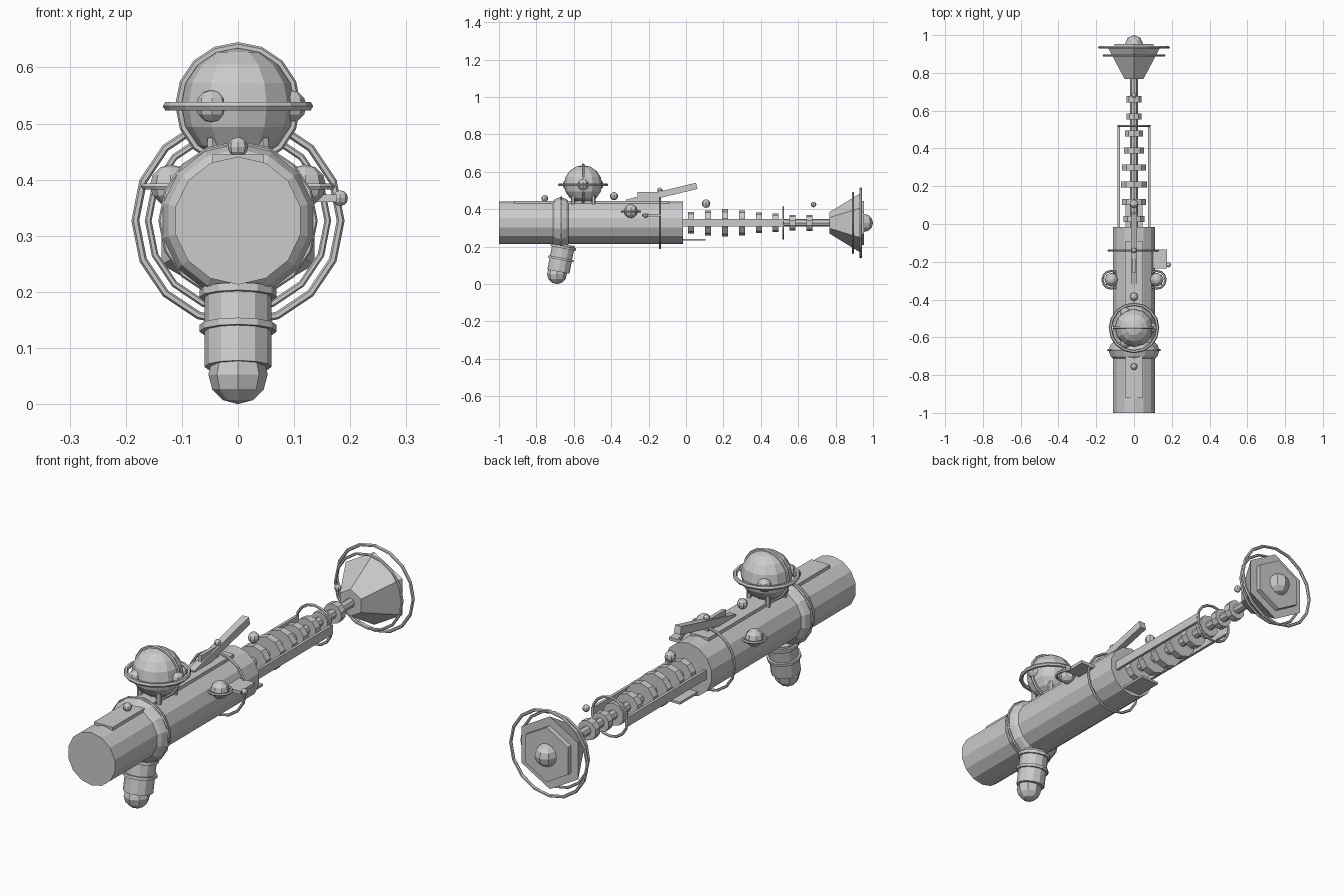
import bpy, math
from math import pi, cos, sin, radians

if "Cube" in bpy.data.objects:
    bpy.data.objects.remove(bpy.data.objects["Cube"])

ALONG_Y = (-pi / 2, 0, 0)   # turns a local z axis into +y
ZC = 0.327                  # height of the barrel axis


def named(name):
    ob = bpy.context.object
    ob.name = name
    return ob


def cone(name, y0, y1, r0, r1, sides):
    bpy.ops.mesh.primitive_cone_add(vertices=sides, radius1=r0, radius2=r1, depth=y1 - y0,
                                    location=(0, (y0 + y1) / 2, ZC), rotation=ALONG_Y)
    return named(name)


def post(name, loc, r, h, sides=12, tilt=0):
    bpy.ops.mesh.primitive_cylinder_add(vertices=sides, radius=r, depth=h, location=loc,
                                        rotation=(tilt, 0, 0))
    return named(name)


def ball(name, loc, r, seg=8, rings=6, scale=(1, 1, 1), rot=(0, 0, 0)):
    bpy.ops.mesh.primitive_uv_sphere_add(segments=seg, ring_count=rings, radius=r,
                                         location=loc, rotation=rot)
    ob = named(name)
    ob.scale = scale
    return ob


def ring(name, loc, r, t, rot=(0, 0, 0), seg=16):
    bpy.ops.mesh.primitive_torus_add(major_radius=r, minor_radius=t, major_segments=seg,
                                     minor_segments=6, location=loc, rotation=rot)
    return named(name)


def box(name, loc, size, tilt=0):
    bpy.ops.mesh.primitive_cube_add(size=1, location=loc, rotation=(tilt, 0, 0))
    ob = named(name)
    ob.scale = size
    return ob


# Barrel, collar and top rail
cone("barrel", -1.0, -0.015, 0.114, 0.114, 14)
ball("collar", (0, -0.67, ZC), 0.138, 14, 8, (1, 1, 0.58), ALONG_Y)
ring("collar_ring", (0, -0.668, ZC), 0.136, 0.006, ALONG_Y)
ring("barrel_ring", (0, -0.14, ZC), 0.135, 0.006, ALONG_Y)
box("top_rail", (0, -0.505, 0.436), (0.09, 0.83, 0.018))
box("bottom_plate", (0, 0.0, 0.237), (0.09, 0.21, 0.01))

# Shaft with graded discs
cone("shaft", -0.03, 0.78, 0.02, 0.02, 8)
for i, r in enumerate([0.058, 0.067, 0.073, 0.067, 0.055, 0.049, 0.042, 0.043]):
    y = 0.027 + i * 0.0905
    cone("shaft_disc", y - 0.016, y + 0.016, r, r, 10)

# Side guide bars and their ring
for s in (-1, 1):
    box("guide_bar", (s * 0.081, 0.255, ZC), (0.012, 0.54, 0.04))
ring("guide_ring", (0, 0.52, ZC), 0.084, 0.006, ALONG_Y)

# Flared muzzle
cone("muzzle_horn", 0.768, 0.93, 0.058, 0.157, 6)
cone("muzzle_plate", 0.925, 0.952, 0.118, 0.118, 6)
ball("muzzle_tip", (0, 0.952, ZC), 0.048, 8, 6)
ring("muzzle_ring_outer", (0, 0.935, ZC), 0.183, 0.007, ALONG_Y)
ring("muzzle_ring_inner", (0, 0.893, ZC), 0.16, 0.006, ALONG_Y)

# Dome with rings, studs and legs
D = (0, -0.55, 0.533)
ball("dome", D, 0.102, 12, 8)
ring("dome_ring_flat", (0, -0.55, 0.531), 0.125, 0.009)
ring("dome_ring_upright", D, 0.105, 0.007, ALONG_Y)
for k in range(3):
    a = k * 2 * pi / 3
    ball("dome_stud", (0.093 * cos(a), -0.55 + 0.093 * sin(a), 0.531), 0.029)
for sx in (-1, 1):
    for sy in (-1, 1):
        post("dome_leg", (sx * 0.045, -0.55 + sy * 0.055, 0.447), 0.011, 0.055, 6)

# Grip leaning forward, with bands and pommel
T = radians(-11)
for name, d, r, h in (("grip", 0.0, 0.06, 0.15), ("grip_band_upper", 0.058, 0.069, 0.014),
                      ("grip_band_lower", -0.005, 0.069, 0.012)):
    post(name, (0, -0.668 - sin(T) * d, 0.14 + cos(T) * d), r, h, 12, T)
ball("pommel", (0, -0.69, 0.053), 0.053, 8, 6)

# Side pods
for s in (-1, 1):
    ball("side_pod", (s * 0.12, -0.295, 0.39), 0.037)
    ring("side_pod_ring", (s * 0.12, -0.295, 0.388), 0.047, 0.006, seg=12)

# Right side fin with knob
box("side_fin", (0.137, -0.185, 0.367), (0.077, 0.1, 0.014))
ball("side_fin_knob", (0.182, -0.216, 0.367), 0.014)

# Sight: upright fin and raised bar
box("sight_fin", (0, -0.2, 0.463), (0.016, 0.12, 0.06))
box("sight_bar", (0, -0.13, 0.48), (0.03, 0.385, 0.034), radians(13.5))
ball("sight_knob", (0, -0.14, 0.502), 0.014)

# Row of beads along the top
for y, z, r in ((-0.755, 0.458, 0.018), (-0.385, 0.47, 0.022),
                (0.107, 0.43, 0.023), (0.682, 0.425, 0.015)):
    ball("top_bead", (0, y, z), r)
